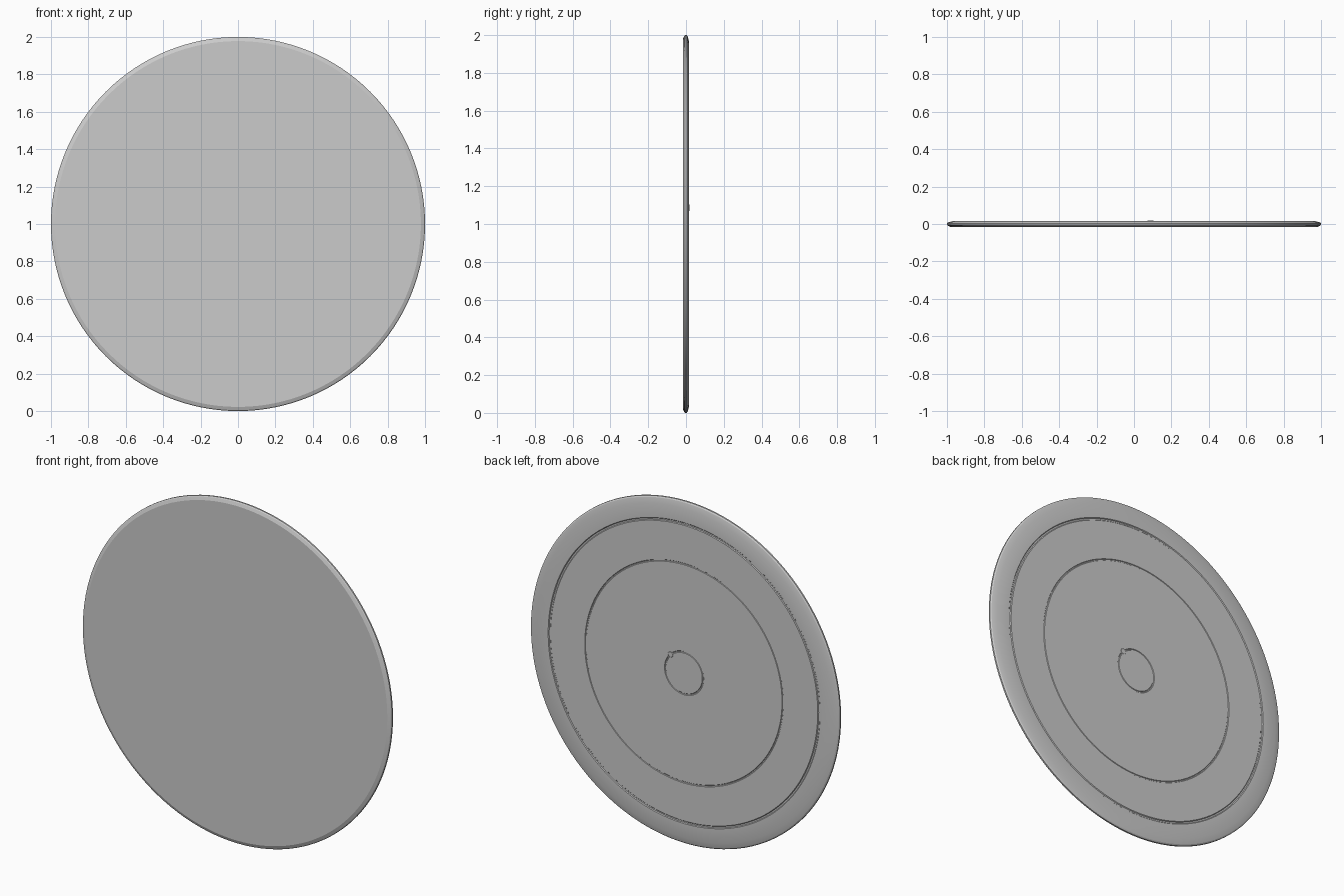
import bpy, bmesh, math

if "Cube" in bpy.data.objects:
    bpy.data.objects.remove(bpy.data.objects["Cube"])

SEGMENTS = 128
BACK = 0.017      # y of the back face
FRONT = -0.017    # y of the front face


def groove(radius, width, depth):
    """Profile points of a shallow groove in the back face, from inside out."""
    h = width / 2
    return [(radius - h, BACK), (radius - h * 0.5, BACK - depth),
            (radius + h * 0.5, BACK - depth), (radius + h, BACK)]


def finish(bm, name):
    bmesh.ops.recalc_face_normals(bm, faces=bm.faces)
    mesh = bpy.data.meshes.new(name)
    bm.to_mesh(mesh)
    bm.free()
    obj = bpy.data.objects.new(name, mesh)
    bpy.context.collection.objects.link(obj)
    obj.location.z = 1
    bpy.ops.object.select_all(action='DESELECT')
    obj.select_set(True)
    bpy.context.view_layer.objects.active = obj
    bpy.ops.object.shade_smooth_by_angle(angle=math.radians(20))
    return obj


def lathe(name, profile):
    """Spin (radius, y) points around the y axis."""
    bm = bmesh.new()
    verts = [bm.verts.new((r, y, 0)) for r, y in profile]
    edges = [bm.edges.new(pair) for pair in zip(verts, verts[1:])]
    bmesh.ops.spin(bm, geom=verts + edges, cent=(0, 0, 0), axis=(0, 1, 0),
                   angle=math.tau, steps=SEGMENTS, use_duplicate=False)
    bmesh.ops.remove_doubles(bm, verts=bm.verts, dist=1e-5)
    return finish(bm, name)


# Disc with bevelled rim and three ring grooves in its back
profile = [(0, BACK)]
profile += groove(0.122, 0.010, 0.003)
profile += groove(0.638, 0.010, 0.003)
profile += groove(0.872, 0.016, 0.004)
profile += [(0.962, BACK), (0.993, 0.009), (1.0, 0.004), (1.0, -0.005),
            (0.995, -0.010), (0.978, FRONT), (0, FRONT)]
lathe("disc", profile)

# Small stud on the central ring
stud = lathe("stud", [(0, BACK + 0.001), (0.015, BACK + 0.001),
                      (0.019, BACK - 0.002), (0.019, BACK - 0.006),
                      (0, BACK - 0.006)])
stud.location = (0.088, 0, 1.086)
